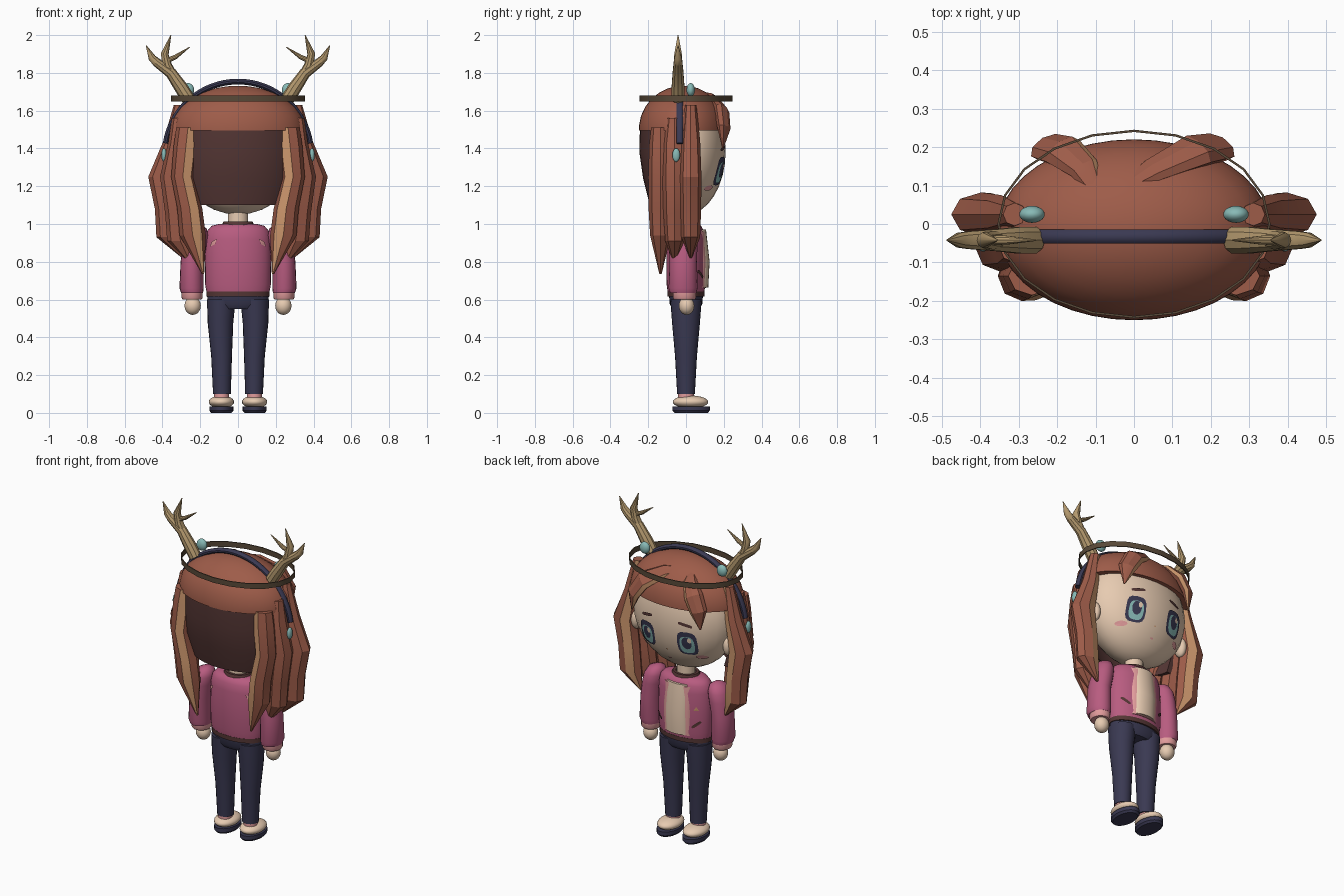
import bpy, bmesh, math
from mathutils import Vector

if "Cube" in bpy.data.objects:
    bpy.data.objects.remove(bpy.data.objects["Cube"])


def material(name, r, g, b):
    m = bpy.data.materials.new(name)
    lin = [((c / 255 + 0.055) / 1.055) ** 2.4 for c in (r, g, b)] + [1]
    m.diffuse_color = lin
    m.use_nodes = True
    m.node_tree.nodes["Principled BSDF"].inputs["Base Color"].default_value = lin
    return m


HAIR = material("chestnut hair", 158, 92, 73)
DARK = material("dark brown", 84, 54, 52)
STREAK = material("light streak", 206, 152, 110)
SKIN = material("skin", 232, 204, 178)
PINK = material("rose pink", 184, 92, 128)
PALE = material("pale pink", 226, 156, 156)
NAVY = material("navy", 58, 57, 82)
TEAL = material("soft teal", 136, 186, 182)
HORN = material("antler tan", 180, 153, 110)
BAND = material("olive brown", 88, 73, 56)


def finish(name, bm, mats, angle=35):
    me = bpy.data.meshes.new(name)
    bm.to_mesh(me)
    bm.free()
    ob = bpy.data.objects.new(name, me)
    bpy.context.collection.objects.link(ob)
    for m in mats:
        me.materials.append(m)
    bpy.ops.object.select_all(action="DESELECT")
    ob.select_set(True)
    bpy.context.view_layer.objects.active = ob
    if angle:
        bpy.ops.object.shade_smooth_by_angle(angle=math.radians(angle))
    return ob


def loft(name, rings, mat, stripe=None, closed=False, angle=35):
    """Skin a list of point rings; 'stripe' is the strip of faces in the streak colour."""
    bm = bmesh.new()
    vs = [[bm.verts.new(p) for p in ring] for ring in rings]
    n = len(vs[0])
    for i in range(len(vs) if closed else len(vs) - 1):
        a, b = vs[i], vs[(i + 1) % len(vs)]
        for k in range(n):
            f = bm.faces.new((a[k], a[(k + 1) % n], b[(k + 1) % n], b[k]))
            f.material_index = int(k == stripe)
    if not closed:
        bm.faces.new(vs[0])
        bm.faces.new(vs[-1])
    bmesh.ops.recalc_face_normals(bm, faces=bm.faces)
    return finish(name, bm, [mat, STREAK] if stripe is not None else [mat], angle)


def oval(x, y, z, rx, ry, n=24, s=1):
    return [(s * (x + rx * math.cos(2 * math.pi * k / n)),
             y + ry * math.sin(2 * math.pi * k / n), z) for k in range(n)]


def ball(name, c, r, mat):
    bm = bmesh.new()
    bmesh.ops.create_uvsphere(bm, u_segments=24, v_segments=16, radius=1)
    for v in bm.verts:
        v.co = Vector([c[i] + r[i] * v.co[i] for i in range(3)])
    return finish(name, bm, [mat], 60)


def tube_xz(name, pts, radii, y, mat, ry=None, n=10):
    """Tube along a path of (x, z) points lying in the plane of constant y."""
    rings = []
    for i, (x, z) in enumerate(pts):
        a, b = pts[max(i - 1, 0)], pts[min(i + 1, len(pts) - 1)]
        t = Vector((b[0] - a[0], 0, b[1] - a[1])).normalized()
        p, r = Vector((t.z, 0, -t.x)), radii[i]
        rings.append([Vector((x, y, z)) + p * r * math.cos(q) + Vector((0, (ry or r) * math.sin(q), 0))
                      for q in [2 * math.pi * k / n for k in range(n)]])
    return loft(name, rings, mat)


def face_y(x, z):
    return 0.21 * math.sqrt(max(0.02, 1 - (x / 0.33) ** 2 - ((z - 1.385) / 0.335) ** 2))


def torso_y(x, z):
    return 0.104 * math.sqrt(max(0.02, 1 - (x / 0.175) ** 2))


def patch(name, x, z, rx, rz, mat, off, surf=face_y, side=1, rot=0, n=16, power=1):
    """Thin painted shape that follows a curved surface."""
    bm = bmesh.new()

    def put(u, w):
        px = x + u * math.cos(rot) - w * math.sin(rot)
        pz = z + u * math.sin(rot) + w * math.cos(rot)
        return bm.verts.new((px, side * (surf(px, pz) + off), pz))
    mid, rim = put(0, 0), []
    for k in range(n):
        c, s = math.cos(2 * math.pi * k / n), math.sin(2 * math.pi * k / n)
        rim.append(put(rx * math.copysign(abs(c) ** power, c), rz * math.copysign(abs(s) ** power, s)))
    for k in range(n):
        a, b = rim[k], rim[(k + 1) % n]
        bm.faces.new((mid, b, a) if side > 0 else (mid, a, b))
    return finish(name, bm, [mat], 0)


# Head, hair cap, dark back hair
ball("head", (0, 0, 1.385), (0.33, 0.21, 0.335), SKIN)
cap = [(1.0, 1.495)] + [(math.cos(a), 1.5 + 0.232 * math.sin(a))
                        for a in [math.radians(d) for d in (5, 18, 31, 44, 57, 70, 80, 87)]]
loft("hair_cap", [oval(0, -0.015, z, 0.355 * k, 0.235 * k, 40) for k, z in cap], HAIR)
back = []
for z, rx, ry in ((1.51, 0.335, 0.232), (1.38, 0.335, 0.235), (1.24, 0.325, 0.215), (1.10, 0.28, 0.18)):
    arc = [math.pi + math.pi * k / 16 for k in range(17)]
    back.append([(rx * math.cos(a), -0.012 + ry * math.sin(a), z) for a in arc]
                + [(0.9 * rx * math.cos(a), -0.012 + 0.9 * ry * math.sin(a), z) for a in reversed(arc)])
loft("back_hair", back, DARK)

# Side locks: (x, z, half width, half depth) down each lock
locks = {
    "front_lock": (0.025, 2, [(0.31, 1.63, .03, .03), (0.345, 1.44, .05, .05), (0.397, 1.25, .078, .057),
                              (0.37, 1.08, .07, .055), (0.36, 0.93, .072, .05), (0.29, 0.82, .006, .006)]),
    "middle_lock": (-0.06, None, [(0.31, 1.56, .04, .04), (0.32, 1.43, .05, .06), (0.345, 1.25, .068, .065),
                                  (0.32, 1.06, .066, .06), (0.305, 0.91, .07, .05), (0.25, 0.79, .006, .006)]),
    "back_lock": (-0.135, 5, [(0.265, 1.51, .062, .05), (0.275, 1.42, .065, .06), (0.292, 1.25, .062, .065),
                              (0.255, 1.08, .066, .063), (0.24, 0.94, .07, .055), (0.185, 0.735, .006, .006)]),
}
for s, side in ((1, "left"), (-1, "right")):
    for name, (y, stripe, path) in locks.items():
        loft(f"{side}_{name}", [oval(x, y, z, rx, ry, 8, s) for x, z, rx, ry in path], HAIR, stripe, angle=20)

# Swept fringe, one piece to each side of the parting
fringe = {
    1: [(-.085, .06, 1.695, .01), (.05, .14, 1.665, .04), (.16, .19, 1.6, .058), (.218, .2, 1.51, .052), (.235, .195, 1.4, .005)],
    -1: [(-.085, .06, 1.695, .01), (-.13, .145, 1.65, .04), (-.185, .19, 1.59, .055), (-.225, .2, 1.51, .05), (-.235, .195, 1.4, .005)],
}
for s, path in fringe.items():
    pts = [Vector(p[:3]) for p in path]
    rings = []
    for i, p in enumerate(pts):
        t = (pts[min(i + 1, 4)] - pts[max(i - 1, 0)]).normalized()
        out = Vector((p.x, p.y * 2.2, p.z - 1.4))
        nrm = (out - t * out.dot(t)).normalized()
        wide = t.cross(nrm) * -s
        r = path[i][3]
        rings.append([p + nrm * r * 0.55 * math.cos(a) + wide * r * math.sin(a)
                      for a in [2 * math.pi * k / 8 for k in range(8)]])
    loft("left_fringe" if s > 0 else "right_fringe", rings, HAIR, 1, angle=25)

# Circlet and headband
loft("circlet", [oval(0, 0, z, 0.355 - d, 0.245 - d, 20) for z, d in
                 ((1.648, 0), (1.68, 0), (1.68, .006), (1.648, .006))], BAND, closed=True)
arc = [math.radians(9 + 162 * k / 32) for k in range(33)]
tube_xz("headband", [(0.388 * math.cos(a), 1.366 + 0.388 * math.sin(a)) for a in arc], [0.015] * 33, -0.033, NAVY, 0.019)

for s, side in ((1, "left"), (-1, "right")):
    # Antlers with beads
    for part, path, radii in (
            ("beam", [(.262, 1.66), (.3, 1.72), (.355, 1.8), (.43, 1.855), (.455, 1.88), (.486, 1.945)], [.036, .036, .03, .024, .02, .002]),
            ("tine", [(.335, 1.77), (.375, 1.84), (.388, 1.9), (.355, 2.0)], [.024, .025, .021, .002]),
            ("twig", [(.385, 1.86), (.33, 1.885), (.255, 1.937)], [.014, .012, .002])):
        tube_xz(f"{side}_antler_{part}", [(s * x, z) for x, z in path], radii, -0.042, HORN)
    ball(f"{side}_bead", (s * .265, .025, 1.71), (.033, .022, .036), TEAL)
    ball(f"{side}_ear_charm", (s * .392, -.052, 1.365), (.014, .02, .036), TEAL)
    ball(f"{side}_ear", (s * .315, .03, 1.26), (.03, .04, .06), SKIN)

    # Eye layers, brow and cheek
    ex = s * 0.135
    patch(f"{side}_eye_outline", ex, 1.28, .058, .076, NAVY, .004, power=.6)
    patch(f"{side}_eye_iris", ex, 1.272, .043, .056, TEAL, .006, power=.7)
    patch(f"{side}_eye_pupil", ex, 1.285, .028, .04, NAVY, .008)
    patch(f"{side}_eye_glint", ex - .018, 1.305, .012, .016, SKIN, .0095)
    patch(f"{side}_brow", s * .13, 1.4, .042, .009, DARK, .004, rot=-s * .2, power=.5)
    patch(f"{side}_cheek", s * .195, 1.19, .03, .014, PALE, .004)

    # Sleeve, cuff and hand
    loft(f"{side}_sleeve", [oval(x, -.015, z, r, r * 1.2, 20, s) for x, z, r in
                            ((.243, .635, .058), (.246, .66, .064), (.243, .8, .061), (.228, .89, .063),
                             (.218, .94, .06), (.21, .975, .045), (.205, .992, .015))], PINK, angle=50)
    loft(f"{side}_cuff", [oval(.243, -.008, z, r, r * 1.1, 20, s) for z, r in ((.6, .05), (.61, .056), (.642, .056))], PALE)
    ball(f"{side}_hand", (s * .24, .003, .567), (.043, .041, .048), SKIN)

    # Trouser leg, sock, shoe
    loft(f"{side}_leg", [oval(x, y, z, rx, ry, 20, s) for x, y, z, rx, ry in
                         ((.085, 0, .1, .047, .047), (.087, 0, .3, .055, .058), (.093, 0, .48, .068, .074), (.088, 0, .6, .076, .083))], NAVY)
    loft(f"{side}_sock", [oval(.087, 0, z, .04, .042, 16, s) for z in (.07, .115)], PALE)
    ball(f"{side}_shoe", (s * .088, .024, .058), (.067, .094, .034), SKIN)
    loft(f"{side}_sole", [oval(.088, .027, z, rx, ry, 24, s) for z, rx, ry in
                          ((0, .054, .088), (.012, .064, .099), (.035, .064, .099))], NAVY)

    # Jacket pocket slash and back ornament
    patch(f"{side}_pocket", s * .125, .735, .03, .008, DARK, .006, torso_y, rot=s * .7, power=.5)
    patch(f"{side}_back_mark", s * .13, .9, .028, .011, PALE, .006, torso_y, -1, rot=-s * .8, n=4)

patch("chest_emblem", -.125, .83, .016, .016, STREAK, .006, torso_y, n=3, rot=math.pi / 2)
patch("mouth", 0, 1.15, .012, .005, PALE, .004)
patch("nose", 0, 1.215, .005, .005, STREAK, .004)

# Torso, hem, shirt front, collar, neck, hips
loft("jacket", [oval(0, 0, z, rx, ry, 32) for z, rx, ry in
                ((.63, .165, .095), (.68, .174, .103), (.8, .175, .104), (.92, .172, .102),
                 (.965, .162, .094), (.99, .14, .08), (1.0, .1, .062))], PINK, angle=50)
loft("jacket_hem", [oval(0, 0, z, .168, .098, 32) for z in (.615, .642)], DARK)
loft("shirt_trim", [oval(0, y, z, .092, .032, 20) for z, y in ((.66, .075), (.8, .082), (.96, .07))], PALE)
loft("shirt_front", [oval(0, y, z, .075, .038, 20) for z, y in ((.665, .08), (.8, .087), (.97, .068))], SKIN)
loft("collar", [oval(0, 0, z, r, r * .85, 24) for z, r in ((.985, .09), (1.012, .078), (1.012, .06), (.985, .06))], DARK, closed=True)
loft("neck", [oval(0, 0, z, .054, .05, 20) for z in (.97, 1.09)], SKIN)
loft("hips", [oval(0, 0, z, rx, ry, 28) for z, rx, ry in ((.55, .13, .07), (.575, .162, .086), (.625, .163, .09))], NAVY)
